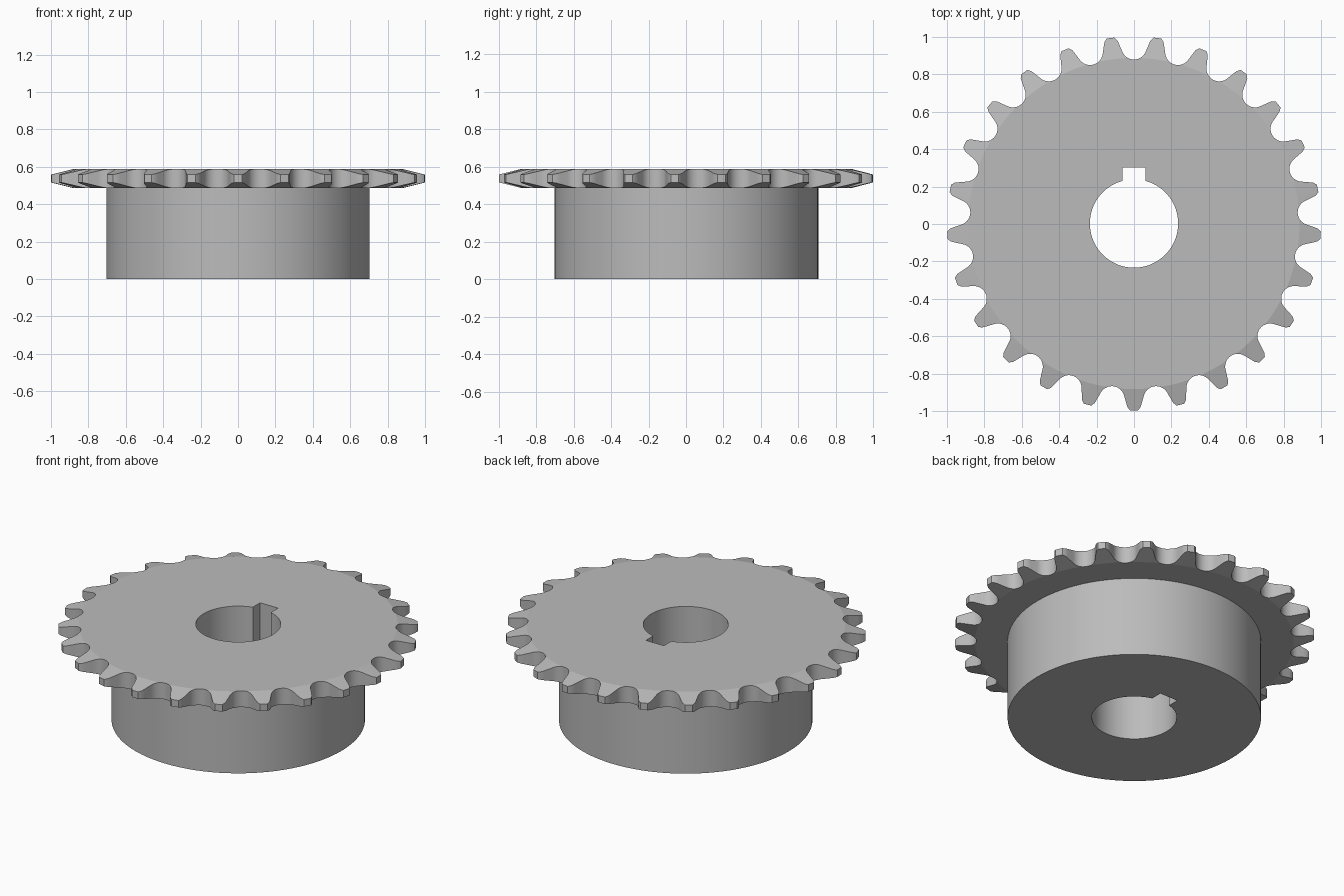
import bpy, bmesh, math
from mathutils import Vector, Matrix

cube = bpy.data.objects.get("Cube")
if cube:
    bpy.data.objects.remove(cube, do_unlink=True)

TEETH = 25
HUB_R, BORE_R = 0.704, 0.236
KEY_HALF, KEY_TOP = 0.061, 0.299
Z_LOW, Z_HIGH = 0.487, 0.587          # faces of the toothed plate
FLAT_R, DROP = 0.885, 0.25            # chamfer start and slope


def circle(radius, count, start=0.0, sweep=math.tau, closed=False):
    steps = count - 1 if closed else count
    return [Vector((radius * math.cos(start + sweep * i / steps),
                    radius * math.sin(start + sweep * i / steps))) for i in range(count)]


def tooth_outline():
    """Round roller seats joined to tapered, blunt teeth."""
    half = math.pi / TEETH
    axis = Vector((math.sin(half), math.cos(half)))
    side = Vector((axis.y, -axis.x))
    flank = [Vector(p) for p in ((0.021, 0.9995), (0.035, 0.982), (0.041, 0.962))]
    for i in range(8):
        a = math.radians(70 * (1 - i / 7))
        flank.append(axis * 0.945 - (axis * math.cos(a) + side * math.sin(a)) * 0.068)
    mirrored = [Vector((-p.x, p.y)) for p in flank[:-1]]
    tooth = flank[::-1] + mirrored    # counter-clockwise, seat to seat
    points = []
    for k in range(TEETH):
        turn = Matrix.Rotation(math.pi + k * math.tau / TEETH, 2)
        points += [turn @ p for p in tooth]
    return points


def keyed_bore():
    gap = math.asin(KEY_HALF / BORE_R)
    arc = circle(BORE_R, 72, math.pi / 2 + gap, math.tau - 2 * gap, True)
    return arc + [Vector((KEY_HALF, KEY_TOP)), Vector((-KEY_HALF, KEY_TOP))]


bm = bmesh.new()


def loop(points, height):
    verts = [bm.verts.new((p.x, p.y, height(p))) for p in points]
    for a, b in zip(verts, verts[1:] + verts[:1]):
        bm.edges.new((a, b))
    return verts


def wall(low, high, smooth=True):
    n = len(low)
    for i in range(n):
        j = (i + 1) % n
        bm.faces.new((low[i], low[j], high[j], high[i])).smooth = smooth


def cap(outer, inner):
    edges = [bm.edges.get((a, b)) for ring in (outer, inner)
             for a, b in zip(ring, ring[1:] + ring[:1])]
    bmesh.ops.triangle_fill(bm, edges=edges, normal=(0, 0, 1))


def chamfer(p):
    return max(0.0, p.length - FLAT_R) * DROP


outline = tooth_outline()
flat_ring = [p * min(1.0, FLAT_R / p.length) for p in outline]
bore, hub = keyed_bore(), circle(HUB_R, 96)

bore_low = loop(bore, lambda p: 0)
bore_high = loop(bore, lambda p: Z_HIGH)
hub_low = loop(hub, lambda p: 0)
hub_high = loop(hub, lambda p: Z_LOW)
ring_low = loop(flat_ring, lambda p: Z_LOW)
ring_high = loop(flat_ring, lambda p: Z_HIGH)
rim_low = loop(outline, lambda p: Z_LOW + chamfer(p))
rim_high = loop(outline, lambda p: Z_HIGH - chamfer(p))

# Hub and bore walls
wall(hub_low, hub_high)
wall(bore_low, bore_high)
# Toothed rim with chamfered sides
wall(rim_low, rim_high)
wall(ring_low, rim_low, False)
wall(rim_high, ring_high, False)
# Flat faces
cap(hub_low, bore_low)
cap(ring_low, hub_high)
cap(ring_high, bore_high)

bmesh.ops.remove_doubles(bm, verts=bm.verts, dist=0.00005)
bmesh.ops.recalc_face_normals(bm, faces=bm.faces)
for e in bm.edges:
    e.smooth = len(e.link_faces) == 2 and e.calc_face_angle(0) < math.radians(30)
bmesh.ops.translate(bm, verts=bm.verts, vec=(0, 0.0025, 0))

mesh = bpy.data.meshes.new("sprocket_wheel")
bm.to_mesh(mesh)
bm.free()
wheel = bpy.data.objects.new("sprocket_wheel", mesh)
bpy.context.collection.objects.link(wheel)

steel = bpy.data.materials.new("steel_grey")
steel.use_nodes = True
color = (0.5, 0.5, 0.5, 1)
steel.diffuse_color = color
steel.node_tree.nodes["Principled BSDF"].inputs["Base Color"].default_value = color
mesh.materials.append(steel)
